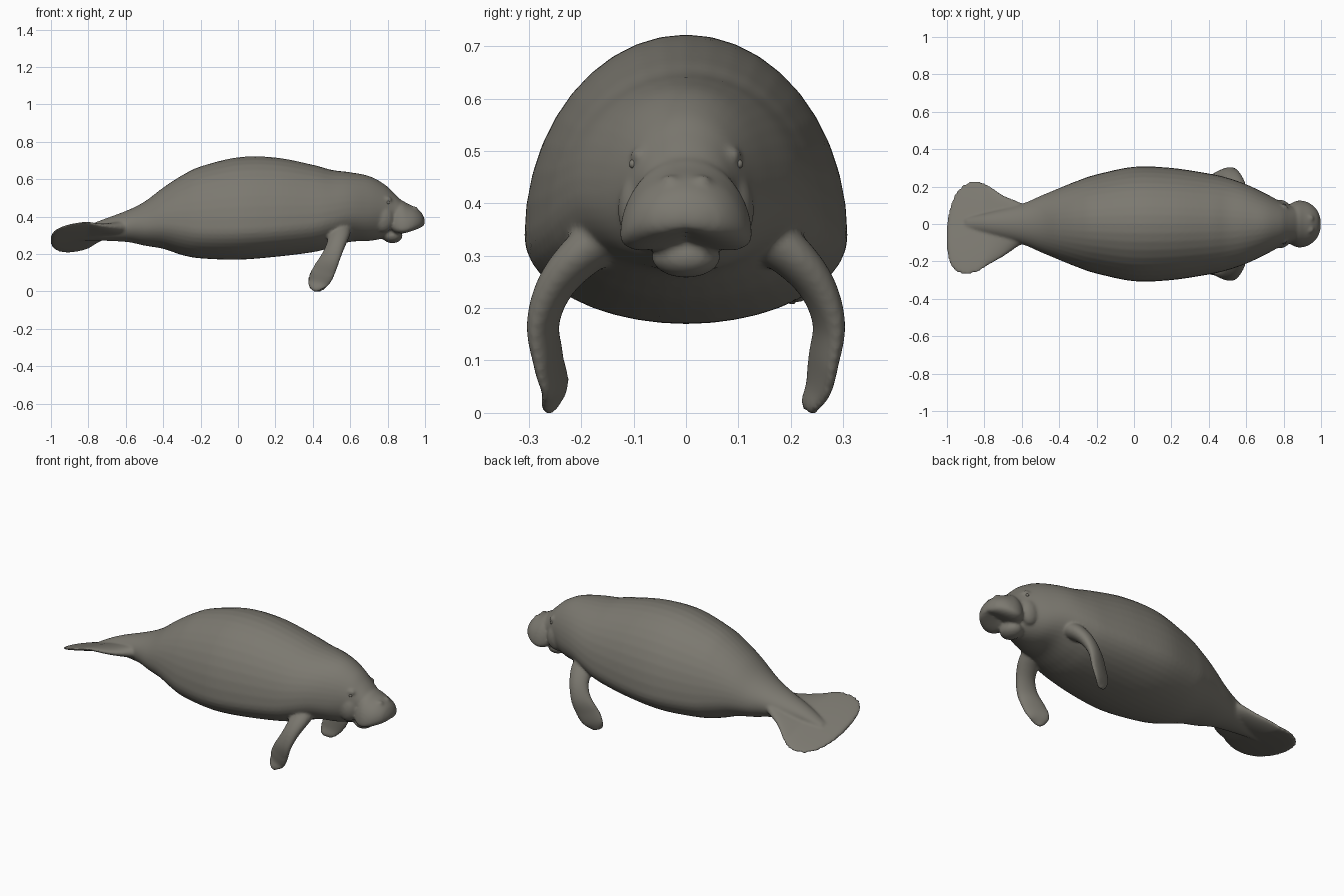
import bpy, bmesh
from math import sin, cos, pi
from mathutils import Vector, Matrix

cube = bpy.data.objects.get("Cube")
if cube:
    bpy.data.objects.remove(cube)

SEG = 40
skin = bpy.data.materials.new("grey_brown_skin")
skin.use_nodes = True
skin.diffuse_color = (0.2, 0.19, 0.162, 1)
bsdf = skin.node_tree.nodes["Principled BSDF"]
bsdf.inputs["Base Color"].default_value = skin.diffuse_color
bsdf.inputs["Roughness"].default_value = 0.8


def refine(rows, steps=6):
    """Catmull-Rom interpolation through rows of numbers."""
    pad = [rows[0]] + rows + [rows[-1]]
    out = []
    for a, b, c, d in zip(pad, pad[1:], pad[2:], pad[3:]):
        for i in range(steps):
            t = i / steps
            out.append([q + 0.5 * t * (r - p + t * (2 * p - 5 * q + 4 * r - s
                        + t * (3 * (q - r) + s - p)))
                        for p, q, r, s in zip(a, b, c, d)])
    return out + [rows[-1]]


def loft(bm, rings):
    """Skin a closed tube through rings of points."""
    loops = [[bm.verts.new(p) for p in ring] for ring in rings]
    faces = [bm.faces.new(loops[0]), bm.faces.new(loops[-1])]
    for a, b in zip(loops, loops[1:]):
        for i in range(SEG):
            j = (i + 1) % SEG
            faces.append(bm.faces.new((a[i], a[j], b[j], b[i])))
    bmesh.ops.recalc_face_normals(bm, faces=faces)


def angles():
    return [2 * pi * i / SEG for i in range(SEG)]


def torso_ring(x, top, bottom, half, belly, arch=0.0):
    """Egg-shaped section; belly sets the widest height, arch lifts the underside."""
    mid = bottom + belly * (top - bottom)
    ring = []
    for a in angles():
        c, s = cos(a), sin(a)
        z = mid + s * ((top - mid) if s > 0 else (mid - bottom))
        if s < 0:
            z += arch * (1 - abs(c)) * -s
        ring.append((x, half * c, z))
    return ring


def tail_ring(x, right, left, thick):
    """Thin paddle section, sinking to the rear and tilted sideways."""
    mid, half = (left + right) / 2, (left - right) / 2
    tilt = -0.3 * min(1, max(0, (-0.6 - x) / 0.2))
    ring = []
    for a in angles():
        y = mid + half * cos(a)
        ring.append((x, y, 0.345 + 0.23 * (x + 0.6) + tilt * y + thick * sin(a)))
    return ring


def flipper(bm, side):
    """Paddle bent outward at the shoulder; x, y, z, half width, half thickness."""
    tip = 0.255 if side < 0 else 0.235
    rows = refine([[0.55, 0.13, 0.35, 0.06, 0.05], [0.54, 0.2, 0.3, 0.058, 0.042],
                   [0.52, 0.25, 0.24, 0.052, 0.034], [0.49, 0.272, 0.17, 0.056, 0.026],
                   [0.455, 0.262, 0.1, 0.064, 0.02], [0.425, 0.25, 0.05, 0.058, 0.016],
                   [0.405, tip, 0.017, 0.036, 0.013], [0.398, tip, 0.006, 0.012, 0.008]])
    pts = [Vector((r[0], side * r[1], r[2])) for r in rows]
    rings = []
    for i, (p, r) in enumerate(zip(pts, rows)):
        t = (pts[min(i + 1, len(pts) - 1)] - pts[max(i - 1, 0)]).normalized()
        w = Vector((1, side * 0.35, 0))
        w = (w - t * w.dot(t)).normalized()
        n = t.cross(w)
        rings.append([p + w * r[3] * cos(a) + n * r[4] * sin(a) for a in angles()])
    loft(bm, rings)


def blob(bm, centre, size):
    bmesh.ops.create_uvsphere(bm, u_segments=24, v_segments=16, radius=1,
                              matrix=Matrix.LocRotScale(Vector(centre), None, Vector(size)))


bm = bmesh.new()

# Torso and head: x, top, bottom, half width, belly height
torso = [[-0.9, 0.3, 0.265, 0.03, 0.5], [-0.78, 0.362, 0.272, 0.06, 0.5],
         [-0.6, 0.43, 0.265, 0.108, 0.5], [-0.5, 0.48, 0.245, 0.15, 0.45],
         [-0.4, 0.555, 0.228, 0.192, 0.4], [-0.3, 0.62, 0.195, 0.232, 0.36],
         [-0.2, 0.668, 0.177, 0.265, 0.32], [0, 0.717, 0.17, 0.306, 0.3],
         [0.2, 0.716, 0.185, 0.3, 0.3], [0.4, 0.677, 0.21, 0.27, 0.33],
         [0.5, 0.65, 0.235, 0.247, 0.37], [0.6, 0.637, 0.265, 0.212, 0.4],
         [0.7, 0.617, 0.27, 0.165, 0.42], [0.78, 0.575, 0.285, 0.122, 0.48],
         [0.83, 0.53, 0.31, 0.098, 0.5], [0.88, 0.48, 0.34, 0.08, 0.5],
         [0.92, 0.44, 0.37, 0.05, 0.5]]
loft(bm, [torso_ring(*r) for r in refine(torso)])

# Muzzle with drooping lips: as torso, plus the arch of the lip
muzzle = [[0.815, 0.43, 0.33, 0.07, 0.4, 0.02], [0.83, 0.47, 0.3, 0.103, 0.3, 0.03],
          [0.87, 0.487, 0.287, 0.124, 0.25, 0.04], [0.91, 0.468, 0.293, 0.123, 0.27, 0.045],
          [0.95, 0.448, 0.31, 0.104, 0.32, 0.035], [0.982, 0.42, 0.33, 0.07, 0.4, 0.02],
          [0.998, 0.385, 0.355, 0.025, 0.5, 0]]
loft(bm, [torso_ring(*r) for r in refine(muzzle)])

# Tail paddle: x, right edge, left edge, half thickness
tail = [[-0.56, -0.09, 0.09, 0.05], [-0.62, -0.12, 0.12, 0.045], [-0.7, -0.175, 0.155, 0.032],
        [-0.78, -0.222, 0.208, 0.025], [-0.84, -0.258, 0.232, 0.021],
        [-0.9, -0.272, 0.22, 0.018], [-0.95, -0.257, 0.172, 0.016],
        [-0.985, -0.21, 0.085, 0.014], [-1, -0.14, 0.0, 0.01]]
loft(bm, [tail_ring(*r) for r in refine(tail)])

# Chin, lower lip, flippers, cheeks and brows
blob(bm, (0.825, 0, 0.298), (0.055, 0.066, 0.04))
for side in (-1, 1):
    flipper(bm, side)
    blob(bm, (0.775, side * 0.085, 0.39), (0.06, 0.045, 0.075))
    blob(bm, (0.795, side * 0.088, 0.49), (0.028, 0.018, 0.018))
    blob(bm, (0.94, side * 0.03, 0.443), (0.022, 0.018, 0.012))

mesh = bpy.data.meshes.new("body")
bm.to_mesh(mesh)
bm.free()
mesh.materials.append(skin)
body = bpy.data.objects.new("body", mesh)
bpy.context.collection.objects.link(body)

# Fuse the parts into one smooth hide
fuse = body.modifiers.new("fuse", "REMESH")
fuse.mode = "VOXEL"
fuse.voxel_size = 0.008
fuse.use_smooth_shade = True
soften = body.modifiers.new("soften", "SMOOTH")
soften.factor = 0.5
soften.iterations = 4

# Eyes
for side, name in ((-1, "right_eye"), (1, "left_eye")):
    bpy.ops.mesh.primitive_uv_sphere_add(segments=16, ring_count=10, radius=0.009,
                                         location=(0.802, side * 0.1, 0.475))
    eye = bpy.context.object
    eye.name = name
    eye.data.materials.append(skin)
    bpy.ops.object.shade_smooth()
